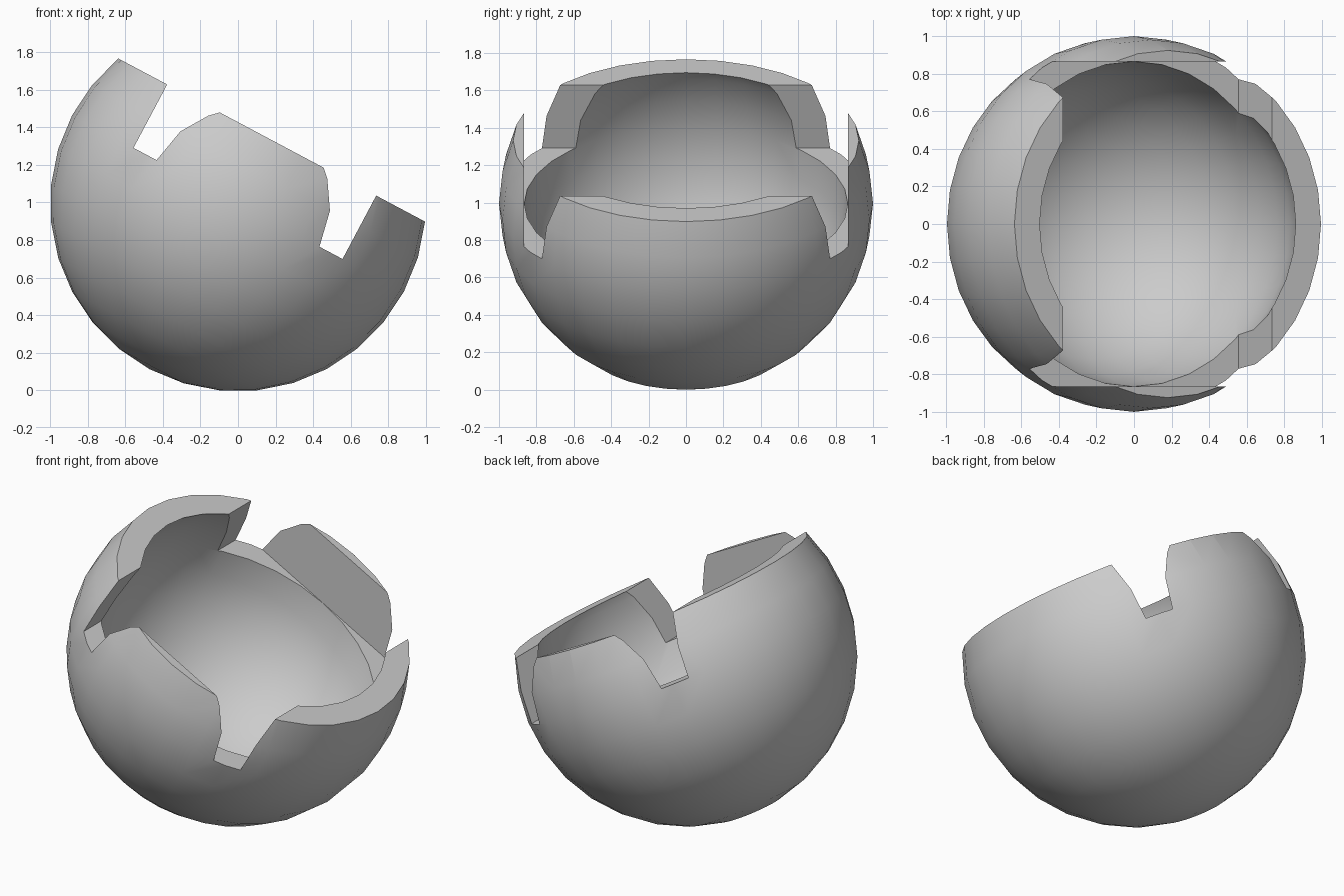
import bpy
from math import radians
from mathutils import Matrix

cube = bpy.data.objects.get("Cube")
if cube:
    bpy.data.objects.remove(cube, do_unlink=True)

TILT = radians(28)      # lean of the bowl towards +x
INNER = 0.865           # radius of the hollow
SLOT = 0.63             # half width of the opening across the lean
CENTRE = Matrix.Translation((0, 0, 0.995)) @ Matrix.Rotation(TILT, 4, "Y")

grey = bpy.data.materials.new("plain grey")
grey.use_nodes = True
grey.diffuse_color = (0.6, 0.6, 0.6, 1)
grey.node_tree.nodes["Principled BSDF"].inputs["Base Color"].default_value = (0.6, 0.6, 0.6, 1)


def sphere(name, radius):
    bpy.ops.mesh.primitive_uv_sphere_add(segments=32, ring_count=16, radius=radius)
    ob = bpy.context.object
    ob.name = name
    ob.data.materials.append(grey)
    ob.matrix_world = CENTRE
    return ob


def block(name, half_x, half_y, bottom):
    bpy.ops.mesh.primitive_cube_add(size=2)
    ob = bpy.context.object
    ob.name = name
    ob.data.transform(Matrix.Translation((0, 0, bottom + 1)) @ Matrix.Diagonal((half_x, half_y, 1, 1)))
    ob.data.materials.append(grey)
    ob.matrix_world = CENTRE
    return ob


# Spherical bowl, with cutters for the hollow, the flat rim and the cross opening
bowl = sphere("bowl_shell", 1)
cutters = [
    sphere("hollow_cutter", INNER),
    block("rim_cutter", 2, 2, 0.382),
    block("opening_cutter", SLOT, INNER + 0.001, 0),
]

bpy.ops.object.select_all(action="DESELECT")
bowl.select_set(True)
bpy.context.view_layer.objects.active = bowl
bpy.context.view_layer.update()
for cutter in cutters:
    cutter.hide_render = True
    mod = bowl.modifiers.new(cutter.name, "BOOLEAN")
    mod.operation = "DIFFERENCE"
    mod.solver = "EXACT"
    mod.object = cutter
    bpy.ops.object.modifier_apply(modifier=mod.name)
for cutter in cutters:
    bpy.data.objects.remove(cutter, do_unlink=True)

# Smooth round surfaces, crisp cut edges
bpy.ops.object.shade_smooth_by_angle(angle=radians(30))
